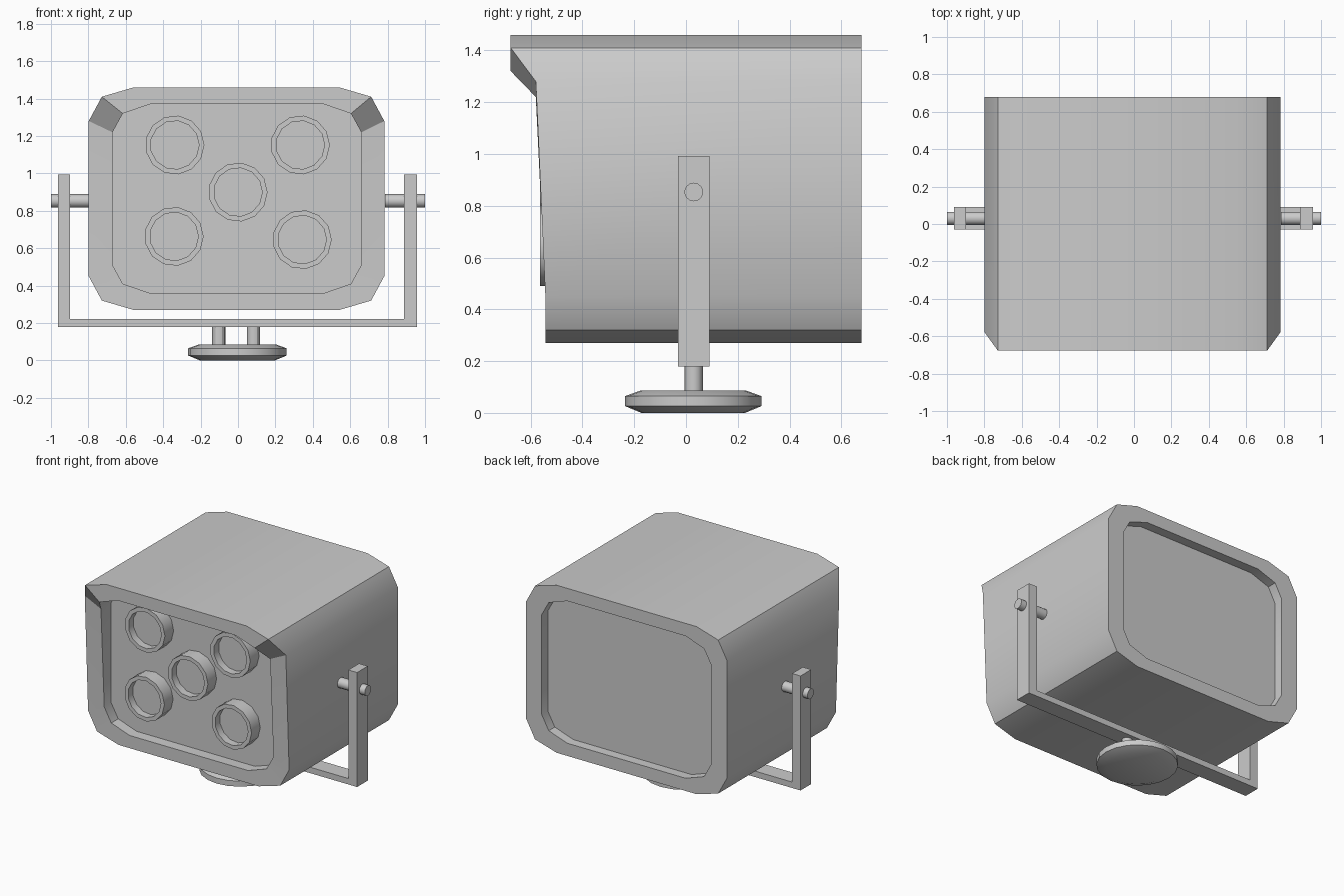
import bpy, bmesh, math
from mathutils import Matrix, Vector

if "Cube" in bpy.data.objects:
    bpy.data.objects.remove(bpy.data.objects["Cube"])


def finish(name, bm, angle=30):
    bmesh.ops.recalc_face_normals(bm, faces=bm.faces)
    me = bpy.data.meshes.new(name)
    bm.to_mesh(me)
    bm.free()
    ob = bpy.data.objects.new(name, me)
    bpy.context.collection.objects.link(ob)
    bpy.ops.object.select_all(action='DESELECT')
    ob.select_set(True)
    bpy.context.view_layer.objects.active = ob
    bpy.ops.object.shade_smooth_by_angle(angle=math.radians(angle))
    return ob


def loft(name, rings, angle=30):
    """Skin a list of equal-length point rings and cap both ends."""
    bm = bmesh.new()
    vs = [[bm.verts.new(p) for p in r] for r in rings]
    for a, b in zip(vs, vs[1:]):
        for i in range(len(a)):
            j = (i + 1) % len(a)
            bm.faces.new((a[i], a[j], b[j], b[i]))
    bm.faces.new(vs[0])
    bm.faces.new(vs[-1])
    return finish(name, bm, angle)


def lathe(name, origin, axis, profile, sides, turn=0.0):
    """Rings of (radius, height) around an axis through origin."""
    rot = Vector((0, 0, 1)).rotation_difference(Vector(axis)).to_matrix()
    rings = []
    for r, h in profile:
        rings.append([Vector(origin) + rot @ Vector((
            r * math.cos(turn + math.tau * i / sides),
            r * math.sin(turn + math.tau * i / sides), h)) for i in range(sides)])
    return loft(name, rings)


def outline(quarter, cx, cz):
    """Mirror three corner points into a full chamfered rectangle."""
    q = quarter
    pts = q + [(-x, z) for x, z in reversed(q)]
    pts += [(-x, -z) for x, z in q] + [(x, -z) for x, z in reversed(q)]
    return [(cx + x, cz + z) for x, z in pts]


# Housing: hooded front rim, recessed panels front and back
outer = outline([(0.79, 0.415), (0.72, 0.545), (0.55, 0.595)], -0.008, 0.865)
inner = outline([(0.665, 0.355), (0.61, 0.455), (0.465, 0.505)], -0.006, 0.865)


def rim_y(z):
    return -0.677 if z > 1.3 else (-0.58 if z > 1.0 else -0.543)


def ring(shape, y):
    return [(x, y(z) if callable(y) else y, z) for x, z in shape]


loft("housing", [ring(inner, -0.465), ring(inner, rim_y), ring(outer, rim_y),
                 ring(outer, 0.678), ring(inner, 0.678), ring(inner, 0.61)])

# Lamp rings with sunken discs
lamps = [(-0.338, 1.152), (0.333, 1.152), (0.0, 0.9), (-0.342, 0.663), (0.343, 0.646)]
for x, z in lamps:
    lathe("lamp", (x, -0.46, z), (0, -1, 0),
          [(0.158, -0.005), (0.158, 0.103), (0.13, 0.103), (0.13, 0.05)], 13)

# U-shaped bracket
u = [(-0.963, 0.18), (0.957, 0.18), (0.957, 0.993), (0.888, 0.993),
     (0.888, 0.222), (-0.897, 0.222), (-0.897, 0.993), (-0.963, 0.993)]
loft("bracket", [[(x, y, z) for x, z in u] for y in (-0.03, 0.09)])

# Pivot pins, one per side
for side in (-1, 1):
    lathe("pivot_pin", (side * 0.785, 0.03, 0.853), (side, 0, 0),
          [(0.036, 0), (0.036, 0.215)], 14)

# Posts between the base and the bracket
for x in (-0.103, 0.083):
    lathe("post", (x, 0.03, 0.08), (0, 0, 1), [(0.035, 0), (0.035, 0.102)], 12)

# Round base with bevelled rims
lathe("base", (-0.003, 0.028, 0), (0, 0, 1),
      [(0.2, 0), (0.263, 0.026), (0.263, 0.065), (0.205, 0.086)], 20)
